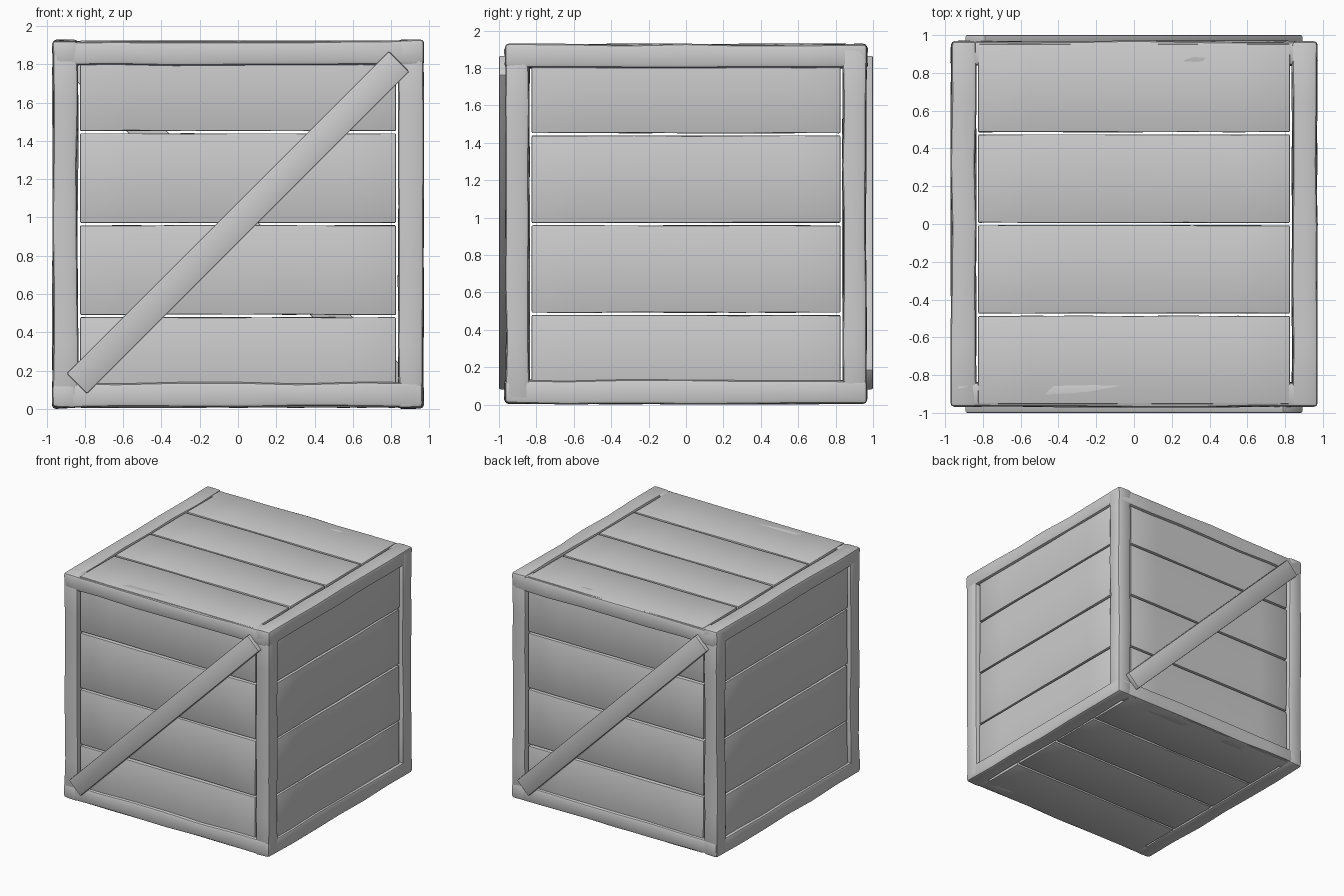
import bpy, bmesh, math, random
from mathutils import Matrix, Vector

random.seed(4)
old = bpy.data.objects.get("Cube")
if old:
    bpy.data.objects.remove(old)

wood = bpy.data.materials.new("grey_wood")
wood.use_nodes = True
grey = (0.6, 0.6, 0.6, 1)
wood.diffuse_color = grey
wood.node_tree.nodes["Principled BSDF"].inputs["Base Color"].default_value = grey

HALF, MID = 0.968, 0.965      # half width of the frame, centre height
BEAM = 0.13                   # beam thickness
PITCH = 0.48                  # plank spacing


def timber(name, lo, hi, bevel=0.02, wobble=0.005, matrix=None):
    """Bevelled, slightly uneven piece of wood between two corners."""
    lo, hi = Vector(lo), Vector(hi)
    size = hi - lo
    axis = max(range(3), key=lambda i: size[i])
    bm = bmesh.new()
    bmesh.ops.create_cube(bm, size=1)
    for v in bm.verts:
        v.co = (lo + hi) / 2 + Vector(c * s for c, s in zip(v.co, size))
    if wobble:
        long_edges = [e for e in bm.edges
                      if abs(e.verts[0].co[axis] - e.verts[1].co[axis]) > size[axis] / 2]
        bmesh.ops.subdivide_edges(bm, edges=long_edges, cuts=5, use_grid_fill=True)
        for v in bm.verts:
            for i in range(3):
                if i != axis:
                    v.co[i] += random.uniform(-wobble, wobble)
    sharp = [e for e in bm.edges if e.calc_face_angle(0) > math.radians(45)]
    bmesh.ops.bevel(bm, geom=sharp, offset=bevel, segments=2, profile=0.5,
                    affect='EDGES', clamp_overlap=True)
    if matrix:
        bm.transform(matrix)
    bmesh.ops.recalc_face_normals(bm, faces=bm.faces)
    mesh = bpy.data.meshes.new(name)
    bm.to_mesh(mesh)
    bm.free()
    mesh.materials.append(wood)
    obj = bpy.data.objects.new(name, mesh)
    bpy.context.collection.objects.link(obj)
    bpy.ops.object.select_all(action='DESELECT')
    obj.select_set(True)
    bpy.context.view_layer.objects.active = obj
    bpy.ops.object.shade_smooth_by_angle(angle=math.radians(40))


def span(sign, outer, inner):
    """Ordered range on the positive or negative side of the centre."""
    return sorted((sign * outer, sign * inner))


IN = HALF - BEAM
for a, side in ((-1, "right"), (1, "left")):
    x0, x1 = span(a, HALF, IN)
    # Upright posts
    for b, end in ((-1, "front"), (1, "back")):
        y0, y1 = span(b, HALF - 0.004, IN)
        timber(f"{end}_{side}_post", (x0, y0, 0.02), (x1, y1, 1.91))
    # Side rails, running front to back
    for c, level in ((-1, "bottom"), (1, "top")):
        z0, z1 = span(c, MID - 0.004, MID - BEAM)
        timber(f"{level}_{side}_rail", (x0, -HALF, MID + z0), (x1, HALF, MID + z1))

for b, end in ((-1, "front"), (1, "back")):
    # Front and back rails
    y0, y1 = span(b, HALF, IN)
    for c, level in ((-1, "bottom"), (1, "top")):
        z0, z1 = span(c, MID - 0.01, MID - BEAM - 0.005)
        timber(f"{level}_{end}_rail", (-0.95, y0, MID + z0), (0.95, y1, MID + z1))

END = 0.825
for i in range(4):
    lo = (i - 2) * PITCH + 0.007
    hi = (i - 1) * PITCH - 0.007
    # Front and back wall planks
    for b, end in ((-1, "front"), (1, "back")):
        y0, y1 = span(b, 0.945, 0.875)
        timber(f"{end}_plank_{i}", (-END, y0, MID + lo), (END, y1, MID + hi), 0.006, 0.002)
    # Side wall planks
    for a, side in ((-1, "right"), (1, "left")):
        x0, x1 = span(a, 0.945, 0.875)
        timber(f"{side}_plank_{i}", (x0, -END, MID + lo), (x1, END, MID + hi), 0.006, 0.002)
    # Lid and floor planks
    for c, level in ((-1, "floor"), (1, "lid")):
        z0, z1 = span(c, MID - 0.007, MID - 0.08)
        timber(f"{level}_plank_{i}", (-END, lo, MID + z0), (END, hi, MID + z1), 0.006, 0.002)

# Diagonal braces on the front and back
for turn, end in ((0, "front"), (math.pi, "back")):
    place = (Matrix.Translation((0, 0, MID + 0.008)) @ Matrix.Rotation(turn, 4, 'Z')
             @ Matrix.Rotation(-math.pi / 4, 4, 'Y'))
    timber(f"{end}_brace", (-1.19, -1, -0.075), (1.19, -0.94, 0.075), 0.008, 0, place)
